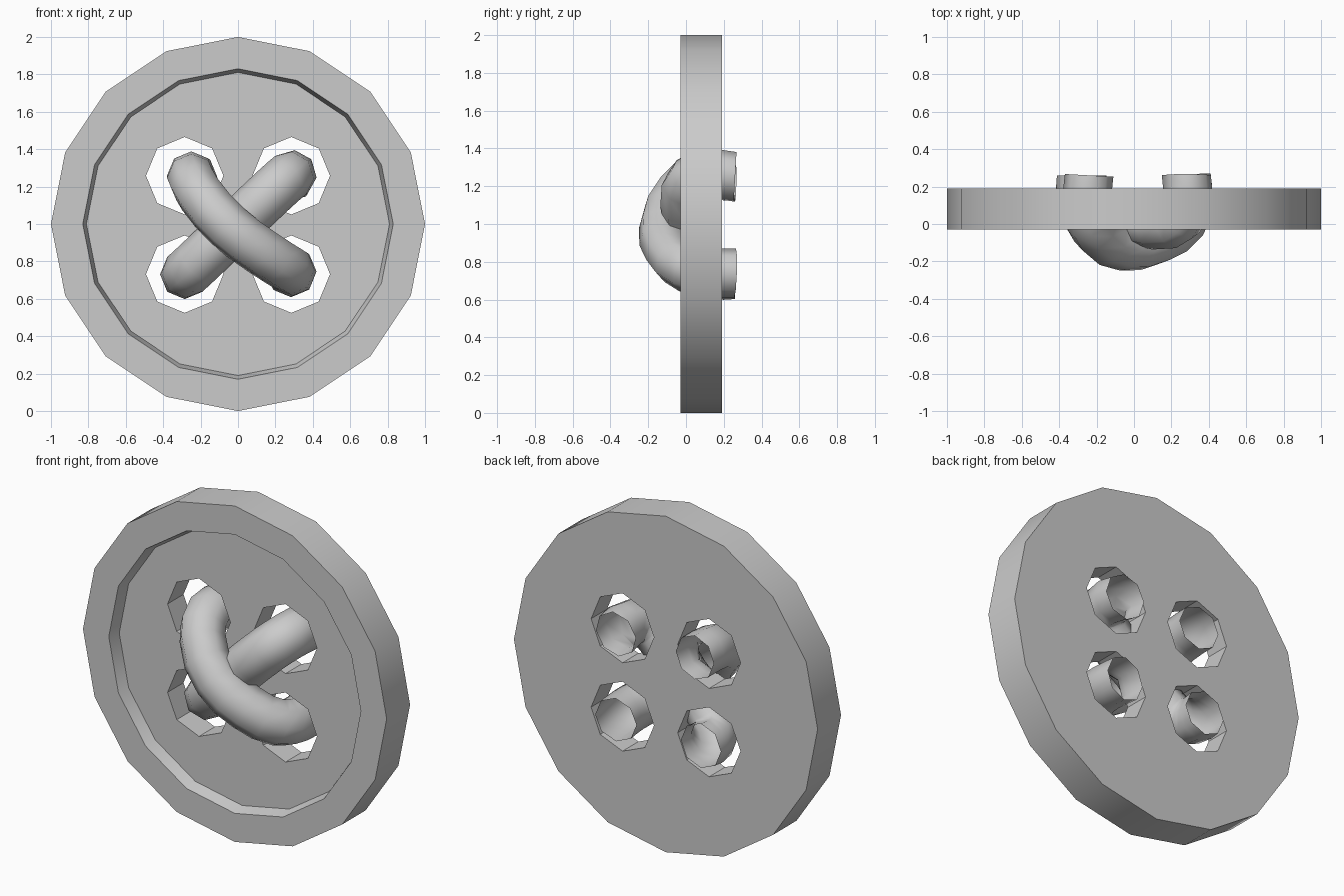
import bpy, bmesh
from math import sin, cos, pi, radians

if "Cube" in bpy.data.objects:
    bpy.data.objects.remove(bpy.data.objects["Cube"])


def ring(bm, r, y, n, cx=0.0, cz=1.0):
    return [bm.verts.new((cx + r * sin(2 * pi * i / n), y, cz + r * cos(2 * pi * i / n)))
            for i in range(n)]


def lathe(bm, profile, n, cx=0.0, cz=1.0):
    """Closed solid around the y axis from (radius, y) rings, capped at both ends."""
    rings = [ring(bm, r, y, n, cx, cz) for r, y in profile]
    for a, b in zip(rings, rings[1:]):
        for i in range(n):
            j = (i + 1) % n
            bm.faces.new((a[i], a[j], b[j], b[i]))
    bm.faces.new(rings[0])
    bm.faces.new(rings[-1])


def finish(bm, name):
    bmesh.ops.recalc_face_normals(bm, faces=bm.faces)
    me = bpy.data.meshes.new(name)
    bm.to_mesh(me)
    bm.free()
    ob = bpy.data.objects.new(name, me)
    bpy.context.collection.objects.link(ob)
    return ob


def select(ob):
    bpy.ops.object.select_all(action='DESELECT')
    ob.select_set(True)
    bpy.context.view_layer.objects.active = ob


# Disc with raised rim and recessed front
bm = bmesh.new()
lathe(bm, [(0.81, 0.04), (0.83, -0.03), (1.0, -0.03), (1.0, 0.19)], 16)
disc = finish(bm, "button_disc")

# Four octagonal holes
bm = bmesh.new()
for sx in (-1, 1):
    for sz in (-1, 1):
        lathe(bm, [(0.207, -0.3), (0.207, 0.5)], 8, sx * 0.285, 0.995 + sz * 0.263)
cutter = finish(bm, "hole_cutter")
cutter.hide_render = True
mod = disc.modifiers.new("holes", 'BOOLEAN')
mod.operation = 'DIFFERENCE'
mod.solver = 'EXACT'
mod.object = cutter
select(disc)
bpy.ops.object.modifier_apply(modifier=mod.name)
bpy.data.objects.remove(cutter)
bpy.ops.object.shade_smooth_by_angle(angle=radians(30))


# Open-ended octagonal thread tubes
def thread(name, path, radius):
    cu = bpy.data.curves.new(name, 'CURVE')
    cu.dimensions = '3D'
    cu.bevel_depth = radius
    cu.bevel_resolution = 2
    cu.resolution_u = 2
    cu.use_fill_caps = False
    sp = cu.splines.new('BEZIER')
    sp.bezier_points.add(len(path) - 1)
    for p, co in zip(sp.bezier_points, path):
        p.co = co
        p.handle_left_type = p.handle_right_type = 'AUTO'
    ob = bpy.data.objects.new(name, cu)
    bpy.context.collection.objects.link(ob)
    select(ob)
    bpy.ops.object.convert(target='MESH')
    bpy.ops.object.shade_smooth_by_angle(angle=radians(60))


thread("under_thread", [
    (-0.28, 0.26, 0.735), (-0.28, 0.14, 0.735), (-0.22, 0.05, 0.79), (0, 0.02, 1.0),
    (0.2, 0.0, 1.19), (0.28, 0.08, 1.26), (0.28, 0.26, 1.25)], 0.132)
thread("over_thread", [
    (-0.24, 0.26, 1.25), (-0.25, 0.08, 1.25), (-0.205, -0.04, 1.16), (-0.05, -0.122, 0.985),
    (0.12, -0.09, 0.855), (0.26, 0.01, 0.765), (0.29, 0.12, 0.745), (0.28, 0.26, 0.74)], 0.13)
